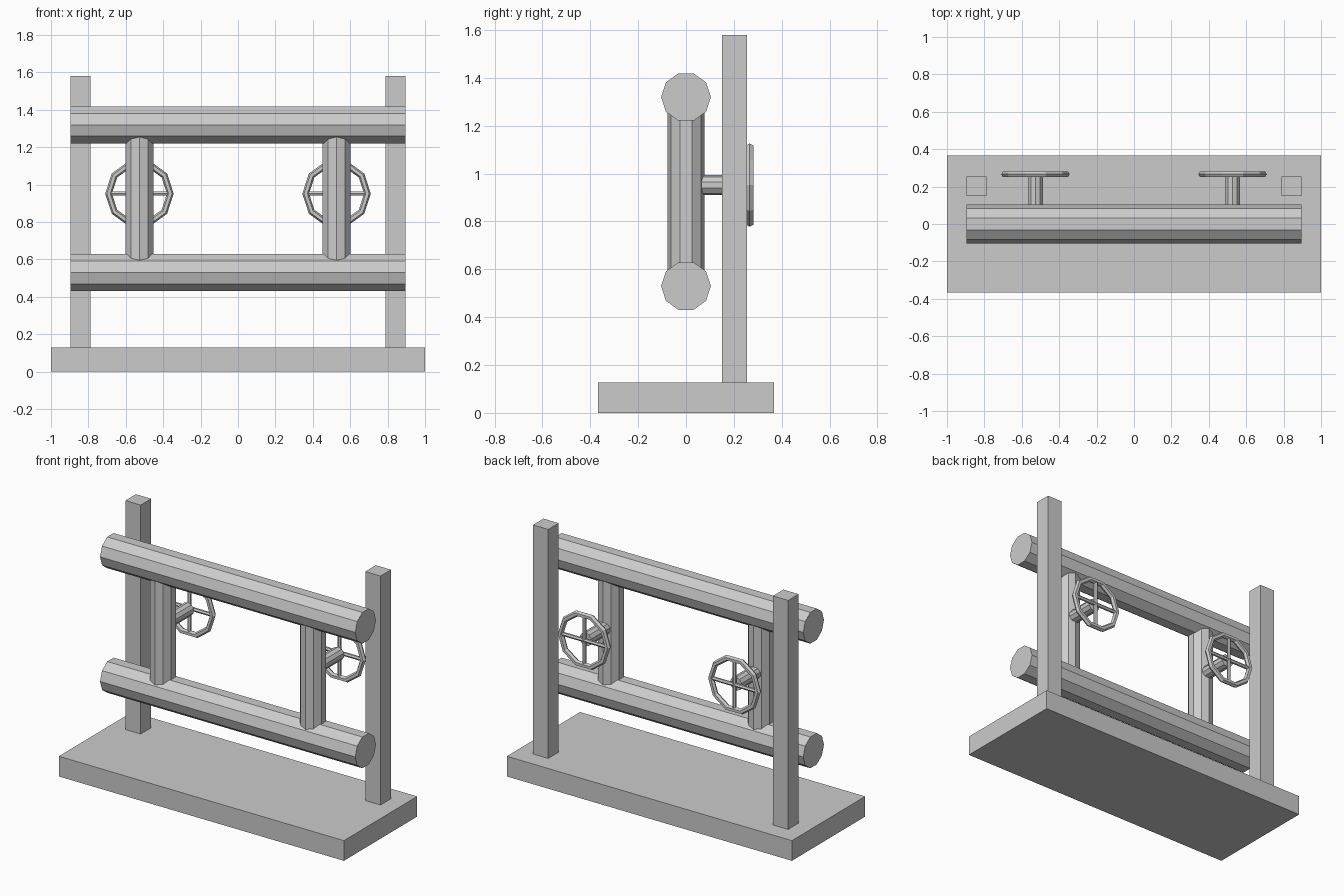
import bpy
from math import pi

if "Cube" in bpy.data.objects:
    bpy.data.objects.remove(bpy.data.objects["Cube"])


def box(name, lo, hi):
    bpy.ops.mesh.primitive_cube_add(size=1, location=[(a + b) / 2 for a, b in zip(lo, hi)])
    ob = bpy.context.object
    ob.name = name
    ob.scale = [b - a for a, b in zip(lo, hi)]
    bpy.ops.object.transform_apply(location=False, rotation=False, scale=True)


def rod(name, center, radius, length, axis, sides=10):
    rot = {'x': (0, pi / 2, 0), 'y': (pi / 2, 0, 0), 'z': (0, 0, 0)}[axis]
    bpy.ops.mesh.primitive_cylinder_add(vertices=sides, radius=radius, depth=length,
                                        location=center, rotation=rot)
    bpy.context.object.name = name


PIPE_Z = {"lower": 0.53, "upper": 1.32}
VALVE_Z, WHEEL_Y, WHEEL_R = 0.952, 0.266, 0.165

# Base slab
box("base", (-1, -0.367, 0), (1, 0.367, 0.128))

# Main horizontal pipes
for level, z in PIPE_Z.items():
    rod(level + "_pipe", (0, 0, z), 0.104, 1.79, 'x')

for side, s in (("left", -1), ("right", 1)):
    # Support post
    xs = sorted((s * 0.788, s * 0.895))
    box(side + "_post", (xs[0], 0.15, 0.128), (xs[1], 0.255, 1.58))

    # Connecting pipe and valve stem
    x = s * 0.527
    rod(side + "_connecting_pipe", (x, 0, sum(PIPE_Z.values()) / 2), 0.078,
        PIPE_Z["upper"] - PIPE_Z["lower"], 'z')
    rod(side + "_valve_stem", (x, 0.126, VALVE_Z), 0.042, 0.252, 'y')

    # Hand wheel: rim and crossed spokes
    hub = (x, WHEEL_Y, VALVE_Z)
    bpy.ops.mesh.primitive_torus_add(major_segments=10, minor_segments=6, major_radius=WHEEL_R,
                                     minor_radius=0.018, location=hub, rotation=(pi / 2, 0, 0))
    bpy.context.object.name = side + "_wheel_rim"
    rod(side + "_wheel_spoke_across", hub, 0.012, 2 * WHEEL_R, 'x', 6)
    rod(side + "_wheel_spoke_upright", hub, 0.012, 2 * WHEEL_R * 0.95, 'z', 6)
